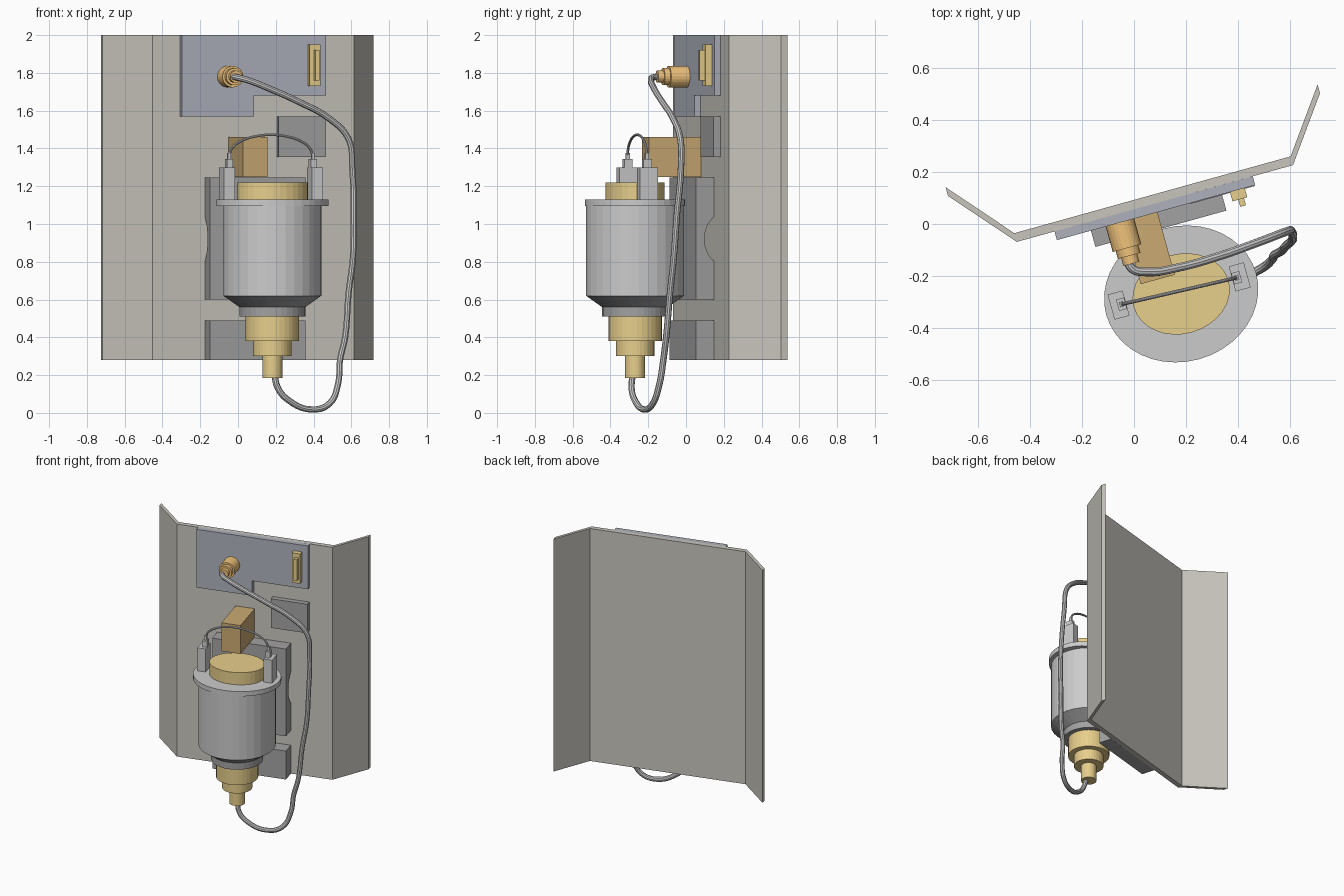
import bpy, bmesh, math
from mathutils import Matrix, Vector

if "Cube" in bpy.data.objects:
    bpy.data.objects.remove(bpy.data.objects["Cube"])

# Whole assembly is yawed; local +x runs along the back plate, local -y is its front
FRAME = Matrix.Translation((0, 0.0567, 0)) @ Matrix.Rotation(math.radians(15.5), 4, 'Z')


def material(name, rgb):
    m = bpy.data.materials.new(name)
    m.diffuse_color = (*rgb, 1)
    m.use_nodes = True
    m.node_tree.nodes["Principled BSDF"].inputs["Base Color"].default_value = m.diffuse_color
    return m


STONE = material("warm_grey", (0.58, 0.56, 0.51))
BLUE = material("blue_grey", (0.42, 0.44, 0.50))
DARK = material("dark_grey", (0.36, 0.36, 0.36))
STEEL = material("light_grey", (0.70, 0.70, 0.70))
GOLD = material("gold", (0.80, 0.62, 0.26))
BROWN = material("brown", (0.60, 0.40, 0.17))
ORANGE = material("orange", (0.88, 0.55, 0.20))


def finish(name, bm, mat, matrix=FRAME, smooth=False):
    bmesh.ops.recalc_face_normals(bm, faces=bm.faces)
    bm.transform(matrix)
    me = bpy.data.meshes.new(name)
    bm.to_mesh(me)
    bm.free()
    me.materials.append(mat)
    ob = bpy.data.objects.new(name, me)
    bpy.context.collection.objects.link(ob)
    if smooth:
        bpy.ops.object.select_all(action='DESELECT')
        ob.select_set(True)
        bpy.context.view_layer.objects.active = ob
        bpy.ops.object.shade_smooth_by_angle(angle=math.radians(35))
    return ob


def prism(name, pts, axis, lo, hi, mat, matrix=FRAME):
    """Extrude a 2D profile along axis 0/1/2 between lo and hi."""
    bm = bmesh.new()
    verts = []
    for p in pts:
        co = list(p)
        co.insert(axis, lo)
        verts.append(bm.verts.new(co))
    face = bm.faces.new(verts)
    ext = bmesh.ops.extrude_face_region(bm, geom=[face])
    step = Vector((0, 0, 0))
    step[axis] = hi - lo
    bmesh.ops.translate(bm, vec=step, verts=[v for v in ext['geom'] if isinstance(v, bmesh.types.BMVert)])
    return finish(name, bm, mat, matrix)


def box(name, x, y, z, mat):
    return prism(name, [(x[0], y[0]), (x[1], y[0]), (x[1], y[1]), (x[0], y[1])], 2, z[0], z[1], mat)


def lathe(name, profile, mat, matrix, sides=32, squash=1.0):
    """Closed turned solid from (radius, height) pairs, with flat end caps."""
    bm = bmesh.new()
    rings = []
    for r, h in profile:
        rings.append([bm.verts.new((r * math.cos(math.tau * i / sides),
                                    r * squash * math.sin(math.tau * i / sides), h)) for i in range(sides)])
    for a, b in zip(rings, rings[1:]):
        for i in range(sides):
            j = (i + 1) % sides
            bm.faces.new((a[i], a[j], b[j], b[i]))
    bm.faces.new(rings[0][::-1])
    bm.faces.new(rings[-1])
    return finish(name, bm, mat, FRAME @ matrix)


def tube(name, pts, radius, mat, res=5):
    cu = bpy.data.curves.new(name + "_path", 'CURVE')
    cu.dimensions = '3D'
    cu.bevel_depth, cu.bevel_resolution = radius, 3
    cu.resolution_u, cu.use_fill_caps = res, True
    sp = cu.splines.new('BEZIER')
    sp.bezier_points.add(len(pts) - 1)
    for bp, p in zip(sp.bezier_points, pts):
        bp.co = p
        bp.handle_left_type = bp.handle_right_type = 'AUTO'
    tmp = bpy.data.objects.new(name + "_path", cu)
    bpy.context.collection.objects.link(tmp)
    bpy.context.view_layer.update()
    me = bpy.data.meshes.new_from_object(tmp.evaluated_get(bpy.context.evaluated_depsgraph_get()))
    bpy.data.objects.remove(tmp)
    bm = bmesh.new()
    bm.from_mesh(me)
    bpy.data.meshes.remove(me)
    finish(name, bm, mat, Matrix.Identity(4), smooth=True)


# Folded back plate, constant depth along the facing direction
front = [(-0.717, 0.108), (-0.452, -0.069), (0.613, 0.227), (0.717, 0.504)]
back = [(x - 0.0093, y + 0.0337) for x, y in reversed(front)]
prism("back_plate", front + back, 2, 0.28, 2.0, STONE, Matrix.Identity(4))

# Panels fixed on the plate
prism("upper_panel", [(-0.318, 2.0), (-0.318, 1.57), (0.078, 1.57), (0.078, 1.68), (0.475, 1.68), (0.475, 2.0)],
      1, -0.035, 0, BLUE)
box("side_pad", (0.213, 0.473), (-0.038, 0), (1.355, 1.57), DARK)
box("lower_pad", (-0.182, 0.342), (-0.1, 0), (0.28, 0.49), DARK)

# Middle pad with an arched tunnel across its back
R, SAG = 0.157, 0.053
half = math.acos((R - SAG) / R)
arc = [(R - SAG - R * math.cos(a), 0.92 + R * math.sin(a)) for a in [half * (1 - i / 6) for i in range(13)]]
prism("middle_pad", [(0, 0.60), (-0.1, 0.60), (-0.1, 1.245), (0, 1.245)] + arc, 0, -0.182, 0.342, DARK)

# Slot connector and bracket
box("slot_base", (0.374, 0.433), (-0.072, -0.03), (1.73, 1.95), GOLD)
box("slot_insert", (0.397, 0.42), (-0.1, -0.07), (1.76, 1.92), GOLD)
box("bracket", (-0.052, 0.084), (-0.285, 0), (1.25, 1.46), BROWN)

# Cable socket pointing forward
lathe("cable_socket", [(0.057, 0.02), (0.057, 0.137), (0.045, 0.137), (0.045, 0.168), (0.032, 0.168), (0.032, 0.2)],
      ORANGE, Matrix.Translation((-0.066, 0, 1.78)) @ Matrix.Rotation(math.pi / 2, 4, 'X'), 24)

# Canister stack
AXIS = Matrix.Translation((0.088, -0.363, 0))
lathe("canister_body", [(0.26, 0.62), (0.26, 1.10)], STEEL, AXIS)
lathe("canister_flange", [(0.30, 1.095), (0.30, 1.13)], STEEL, AXIS, 40, 0.87)
lathe("top_disc", [(0.19, 1.12), (0.19, 1.22)], GOLD, AXIS, 32, 0.81)
lathe("canister_base", [(0.175, 0.51), (0.175, 0.56), (0.26, 0.62)], DARK, AXIS)
lathe("stepped_nozzle", [(0.053, 0.185), (0.053, 0.30), (0.102, 0.30), (0.102, 0.38), (0.142, 0.38), (0.142, 0.515)],
      GOLD, AXIS)

# Terminals on the flange
for side, cx, cy, inner in (("left", -0.156, -0.34, 0.012), ("right", 0.323, -0.36, -0.012)):
    for part, w, d, lo, hi in (("post", 0.06, 0.10, 1.125, 1.30), ("neck", 0.032, 0.045, 1.29, 1.345),
                               ("pin", 0.016, 0.02, 1.34, 1.375)):
        x = cx + (0 if part == "post" else inner)
        box(f"{side}_terminal_{part}", (x - w / 2, x + w / 2), (cy - d / 2, cy + d / 2), (lo, hi), STEEL)

# Thin wire bridging the terminals
p0 = FRAME @ Vector((-0.144, -0.34, 1.36))
p1 = FRAME @ Vector((0.311, -0.36, 1.36))
tube("bridge_wire", [p0.lerp(p1, (1 - math.cos(math.pi * i / 8)) / 2) + Vector((0, 0, 0.112 * math.sin(math.pi * i / 8)))
                     for i in range(9)], 0.007, STEEL)

# Main cable from socket down to the nozzle
tube("main_cable", [(-0.025, -0.125, 1.78), (-0.01, -0.17, 1.777), (0.05, -0.185, 1.762), (0.17, -0.168, 1.715),
                    (0.325, -0.125, 1.645), (0.48, -0.07, 1.56), (0.585, -0.03, 1.45), (0.605, -0.027, 1.29),
                    (0.612, -0.05, 1.03), (0.608, -0.065, 0.82), (0.585, -0.085, 0.63), (0.567, -0.105, 0.40),
                    (0.54, -0.12, 0.28), (0.53, -0.14, 0.155), (0.485, -0.175, 0.05), (0.39, -0.22, 0.018),
                    (0.27, -0.27, 0.065), (0.212, -0.288, 0.13), (0.19, -0.28, 0.22)], 0.017, STEEL)
